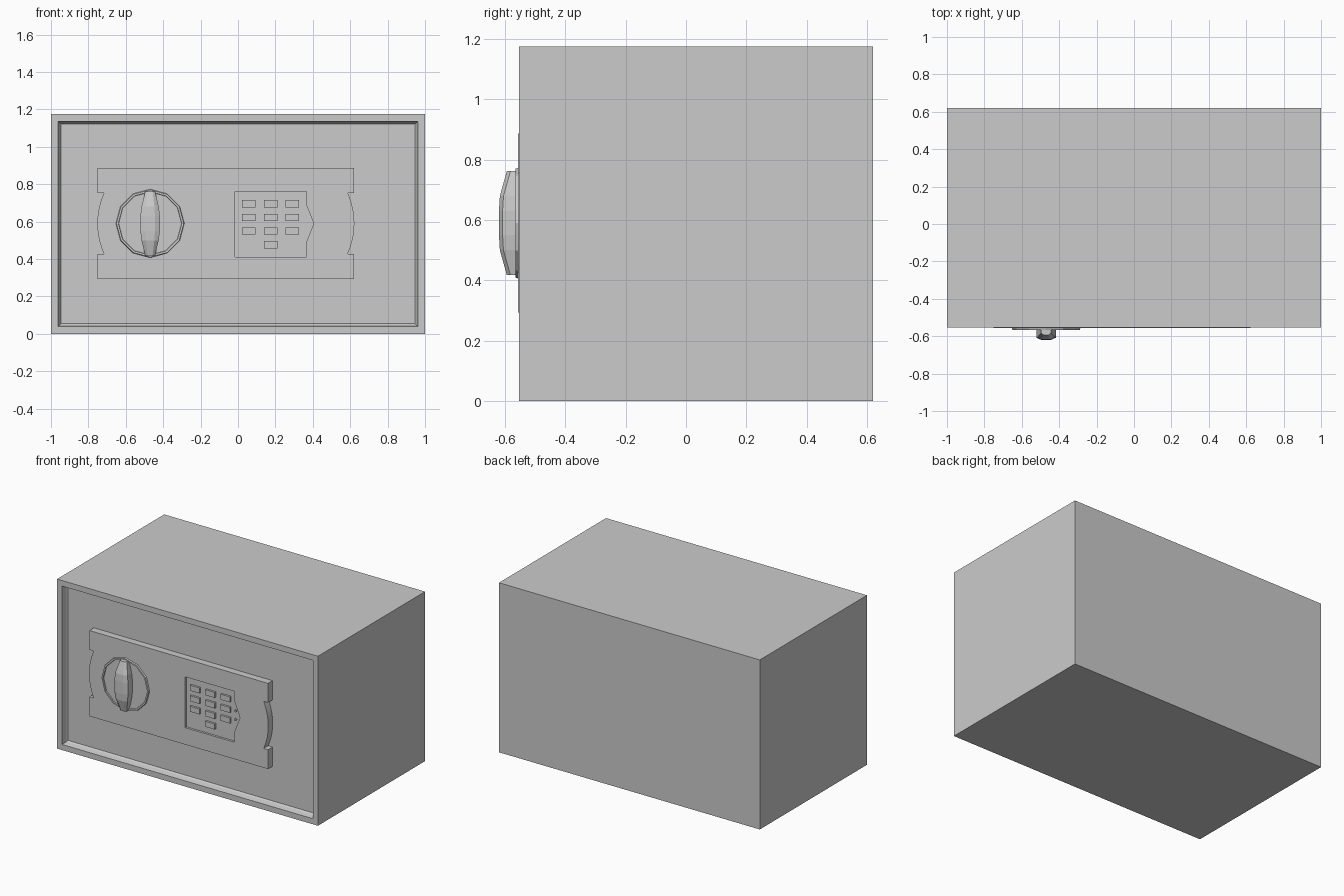
import bpy, bmesh, math
from mathutils import Vector

cube = bpy.data.objects.get("Cube")
if cube:
    bpy.data.objects.remove(cube, do_unlink=True)

grey = bpy.data.materials.new("safe_grey")
grey.use_nodes = True
colour = (0.6, 0.6, 0.6, 1)
grey.diffuse_color = colour
grey.node_tree.nodes["Principled BSDF"].inputs["Base Color"].default_value = colour

FRONT, BACK, DOOR, PLATE = -0.553, 0.62, -0.508, -0.557
MID = 0.59


def finish(name, bm):
    bmesh.ops.recalc_face_normals(bm, faces=bm.faces)
    mesh = bpy.data.meshes.new(name)
    bm.to_mesh(mesh)
    bm.free()
    mesh.materials.append(grey)
    obj = bpy.data.objects.new(name, mesh)
    bpy.context.collection.objects.link(obj)
    return obj


def loft(bm, rings):
    """Skin equal-length rings of points and cap both ends."""
    loops = [[bm.verts.new(p) for p in ring] for ring in rings]
    for a, b in zip(loops, loops[1:]):
        for i in range(len(a)):
            j = (i + 1) % len(a)
            bm.faces.new((a[i], a[j], b[j], b[i]))
    bm.faces.new(loops[0])
    bm.faces.new(loops[-1])


def prism(name, outline, y0, y1):
    bm = bmesh.new()
    loft(bm, [[(x, y, z) for x, z in outline] for y in (y0, y1)])
    return finish(name, bm)


def rect(x, z, w, h):
    return [(x + sx * w / 2, z + sz * h / 2)
            for sx, sz in ((-1, -1), (1, -1), (1, 1), (-1, 1))]


def circle(x, z, r, n):
    return [(x + r * math.cos(math.tau * i / n), z + r * math.sin(math.tau * i / n))
            for i in range(n)]


# Cabinet with the stepped door opening in its front
bm = bmesh.new()
loft(bm, [[(x, y, z) for x, z in rect(0, 0.5875, 2, 1.175)] for y in (FRONT, BACK)])
bmesh.ops.recalc_face_normals(bm, faces=bm.faces)
door = min(bm.faces, key=lambda f: f.calc_center_median().y)
for width, depth in ((0.055, 0), (0.011, -0.035), (0.01, -0.01)):
    bmesh.ops.inset_region(bm, faces=[door], thickness=width, depth=depth)
finish("cabinet", bm)

# Lock plate with bowed, notched ends
bow = [(0.035 * (1 - t * t), MID + 0.163 * t) for t in [i / 5 - 1 for i in range(11)]]
outline = [(0.62, 0.293), (0.62, MID - 0.163)]
outline += [(0.587 + d, z) for d, z in bow]
outline += [(0.62, MID + 0.163), (0.62, 0.887)]
centre = -0.065
outline += [(2 * centre - x, z) for x, z in reversed(outline)]
plate = prism("lock_plate", outline, DOOR + 0.005, PLATE)

# Keypad recess with a pointed right side
pad = [(-0.015, 0.41), (0.365, 0.41), (0.365, 0.49), (0.405, MID),
       (0.365, 0.69), (0.365, 0.762), (-0.015, 0.762)]
cutter = prism("keypad_cutter", pad, PLATE + 0.015, PLATE - 0.05)
cutter.hide_render = True
cut = plate.modifiers.new("keypad_recess", "BOOLEAN")
cut.operation, cut.solver, cut.object = "DIFFERENCE", "EXACT", cutter
deps = bpy.context.evaluated_depsgraph_get()
plate_mesh = bpy.data.meshes.new_from_object(plate.evaluated_get(deps))
plate.modifiers.clear()
plate.data = plate_mesh
bpy.data.objects.remove(cutter, do_unlink=True)

# Keypad buttons and indicator lamps
keys = [(col, row) for row in range(3) for col in range(3)] + [(1, 3)]
for col, row in keys:
    prism(f"button_{row}_{col}", rect(0.057 + 0.117 * col, 0.695 - 0.073 * row, 0.072, 0.038),
          PLATE + 0.016, PLATE + 0.001)
for i, z in enumerate((0.623, 0.563)):
    prism(f"lamp_{i}", circle(0.362, z, 0.009, 10), PLATE + 0.016, PLATE + 0.008)

# Twelve-sided dial dish with a raised rim
KX = -0.47
bm = bmesh.new()
loft(bm, [[(x, y, z) for x, z in circle(KX, MID, r, 12)]
          for r, y in ((0.185, PLATE + 0.005), (0.18, PLATE - 0.009),
                       (0.17, PLATE - 0.009), (0.168, PLATE - 0.002))])
finish("dial", bm)

# Grip: tapered sections from bottom to top
bm = bmesh.new()
half = [(0.172, 0.026, -0.594), (0.09, 0.046, -0.617), (0.04, 0.052, -0.62)]
sections = [(-z, w, y) for z, w, y in half] + [(z, w, y) for z, w, y in reversed(half)]
loft(bm, [[(KX - w, PLATE + 0.002, MID + z), (KX - w, y + 0.012, MID + z),
           (KX - w * 0.5, y, MID + z), (KX + w * 0.5, y, MID + z),
           (KX + w, y + 0.012, MID + z), (KX + w, PLATE + 0.002, MID + z)]
          for z, w, y in sections])
finish("grip", bm)
